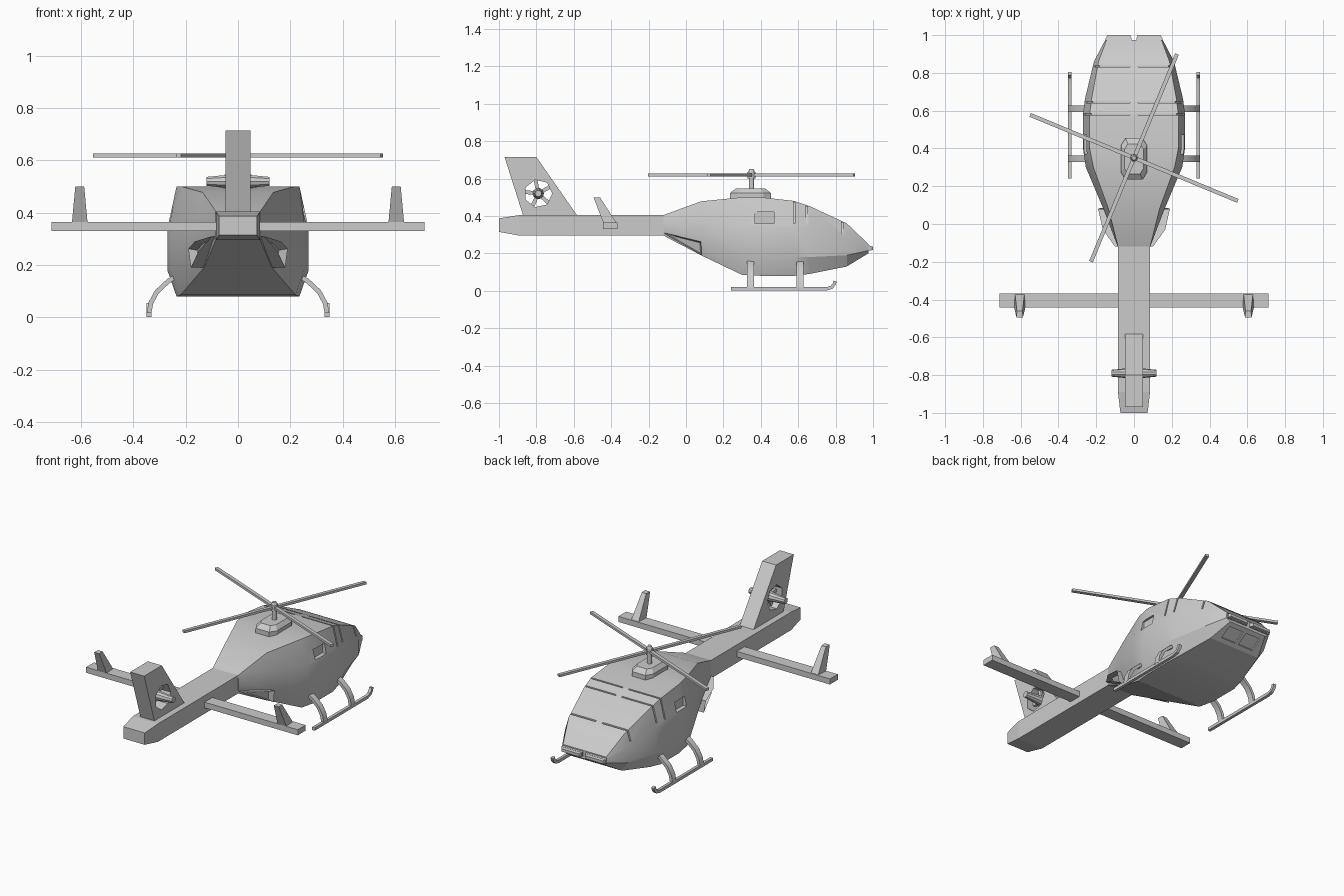
import bpy, bmesh, math
from mathutils import Matrix, Vector

cube = bpy.data.objects.get("Cube")
if cube:
    bpy.data.objects.remove(cube, do_unlink=True)

grey = bpy.data.materials.new("plain grey")
grey.use_nodes = True
grey.diffuse_color = (0.6, 0.6, 0.6, 1)
grey.node_tree.nodes["Principled BSDF"].inputs["Base Color"].default_value = (0.6, 0.6, 0.6, 1)


def finish(name, bm):
    bmesh.ops.recalc_face_normals(bm, faces=bm.faces)
    mesh = bpy.data.meshes.new(name)
    bm.to_mesh(mesh)
    bm.free()
    mesh.materials.append(grey)
    ob = bpy.data.objects.new(name, mesh)
    bpy.context.scene.collection.objects.link(ob)
    return ob


def loft(name, rings, inset=None):
    """Skin a list of point rings and cap both ends; optionally recess the last cap."""
    bm = bmesh.new()
    vs = [[bm.verts.new(p) for p in ring] for ring in rings]
    n = len(vs[0])
    for a, b in zip(vs, vs[1:]):
        for i in range(n):
            bm.faces.new((a[i], a[(i + 1) % n], b[(i + 1) % n], b[i]))
    bm.faces.new(vs[0])
    cap = bm.faces.new(vs[-1])
    if inset:
        bmesh.ops.recalc_face_normals(bm, faces=bm.faces)
        bmesh.ops.inset_region(bm, faces=[cap], thickness=inset[0], use_even_offset=True)
        bmesh.ops.translate(bm, verts=cap.verts, vec=(-inset[1], 0, 0))
    return finish(name, bm)


def box(name, centre, size, rot=Matrix()):
    bm = bmesh.new()
    m = Matrix.Translation(centre) @ rot @ Matrix.Diagonal((*size, 1))
    bmesh.ops.create_cube(bm, size=1, matrix=m)
    return finish(name, bm)


def cone(name, centre, r1, r2, depth, sides, rot=Matrix()):
    bm = bmesh.new()
    bmesh.ops.create_cone(bm, cap_ends=True, segments=sides, radius1=r1, radius2=r2,
                          depth=depth, matrix=Matrix.Translation(centre) @ rot)
    return finish(name, bm)


def cut(ob, cutters):
    bpy.context.view_layer.objects.active = ob
    for c in cutters:
        c.hide_render = True
        mod = ob.modifiers.new("cut", "BOOLEAN")
        mod.operation, mod.solver, mod.object = "DIFFERENCE", "EXACT", c
        bpy.ops.object.modifier_apply(modifier=mod.name)
        bpy.data.objects.remove(c, do_unlink=True)


def smooth(ob, degrees):
    bpy.ops.object.select_all(action="DESELECT")
    ob.select_set(True)
    bpy.context.view_layer.objects.active = ob
    bpy.ops.object.shade_smooth_by_angle(angle=math.radians(degrees))


def strut(name, path, side, half, axis):
    """Square bar along a (x, y, z) path; axis is the direction across the bar."""
    pts = [Vector((p[0] * side, p[1], p[2])) for p in path]
    rings = []
    for i, p in enumerate(pts):
        t = (pts[min(i + 1, len(pts) - 1)] - pts[max(i - 1, 0)]).normalized()
        u = Vector(axis)
        v = t.cross(u).normalized() * half[1]
        u = u * half[0]
        rings.append([p + u + v, p - u + v, p - u - v, p + u - v])
    return loft(name, rings)


# Cabin: y, half widths (top, middle, bottom), heights (top, upper, lower, bottom)
stations = [
    (-0.12, 0.085, 0.086, 0.085, 0.405, 0.38, 0.32, 0.295),
    (0.08, 0.135, 0.162, 0.13, 0.478, 0.38, 0.26, 0.19),
    (0.3, 0.215, 0.255, 0.22, 0.5, 0.35, 0.19, 0.085),
    (0.4, 0.235, 0.27, 0.235, 0.5, 0.34, 0.18, 0.08),
    (0.58, 0.235, 0.27, 0.235, 0.48, 0.34, 0.18, 0.08),
    (0.66, 0.225, 0.26, 0.22, 0.453, 0.33, 0.18, 0.09),
    (0.86, 0.188, 0.212, 0.17, 0.36, 0.28, 0.19, 0.13),
    (0.975, 0.145, 0.152, 0.125, 0.25, 0.24, 0.215, 0.2),
]
rings = []
for y, wt, wm, wb, zt, zu, zl, zb in stations:
    half = [(wt, zt), (wm, zu), (wm, zl), (wb, zb)]
    rings.append([(x, y, z) for x, z in half] + [(-x, y, z) for x, z in reversed(half)])
cabin = loft("cabin", rings)

cutters = []
for s in (-1, 1):
    # Window frame grooves over the roof and down the side
    for y, wt, wm, zt, low in ((0.58, 0.235, 0.27, 0.48, 0.36),
                               (0.645, 0.227, 0.262, 0.458, 0.36),
                               (0.835, 0.192, 0.217, 0.372, 0.31)):
        shape = [(0.02, zt - 0.008), (wt - 0.01, zt - 0.008), (wm - 0.014, low),
                 (0.34, low), (0.34, 0.56), (0.02, 0.56)]
        cutters.append(loft("groove", [[(s * x, y + d, z) for x, z in shape]
                                       for d in (-0.004, 0.004)]))
    # Small side window and chin window
    cutters.append(box("side_window", (s * 0.28, 0.42, 0.39), (0.08, 0.1, 0.06)))
    cutters.append(box("chin_window", (s * 0.06, 0.92, 0.16), (0.1, 0.08, 0.03),
                       Matrix.Rotation(math.radians(31), 4, "X")))
cut(cabin, cutters)
smooth(cabin, 20)

# Nose bumper in two halves
for s in (-1, 1):
    loft("nose_bumper", [[(s * 0.012, y, z) for y, z in ((0.95, 0.215), (0.985, 0.215), (0.985, 0.24), (0.95, 0.25))],
                         [(s * 0.15, y, z) for y, z in ((0.95, 0.215), (0.985, 0.215), (0.985, 0.24), (0.95, 0.25))]])
    loft("nose_lip", [[(s * x, 0.98, z) for x, z in ((0.012, 0.215), (0.15, 0.215), (0.15, 0.24), (0.012, 0.24))],
                      [(s * x, 1.0, z) for x, z in ((0.02, 0.218), (0.14, 0.218), (0.14, 0.235), (0.02, 0.235))]])

# Tail boom
loft("tail_boom", [[(-w, y, a), (w, y, a), (w, y, b), (-w, y, b)] for y, w, a, b in
                   ((-1, 0.072, 0.315, 0.387), (-0.89, 0.085, 0.295, 0.405), (-0.11, 0.085, 0.295, 0.405))])

# Exhaust pods with recessed outer openings
outer = [(0.1, -0.12, 0.31), (0.165, -0.03, 0.29), (0.19, 0.08, 0.262),
         (0.18, 0.085, 0.19), (0.15, -0.03, 0.255)]
for s in (-1, 1):
    loft("exhaust_pod", [[(s * 0.05, y, z) for x, y, z in outer],
                         [(s * x, y, z) for x, y, z in outer]], inset=(0.007, s * 0.03))

# Tail fin with a shrouded rotor opening
profile = [(-0.97, 0.715), (-0.8, 0.715), (-0.58, 0.4), (-0.87, 0.4)]
fin = loft("tail_fin", [[(x, y, z) for y, z in profile] for x in (-0.047, 0.047)])
hub = Vector((0, -0.79, 0.52))
across = Matrix.Rotation(math.pi / 2, 4, "Y")
cut(fin, [cone("fin_opening", hub, 0.075, 0.075, 0.3, 7, across)])
for s in (-1, 1):
    cone("tail_rotor_hub", hub + Vector((s * 0.06, 0, 0)), 0.03, 0.018, 0.12, 10,
         Matrix.Rotation(s * math.pi / 2, 4, "Y"))
for i in range(5):
    turn = Matrix.Rotation(math.tau * i / 5 + 0.2, 4, "X")
    box("tail_rotor_blade", hub + turn @ Vector((0, 0, 0.042)), (0.015, 0.02, 0.075), turn)

# Stabiliser with end fins
box("stabiliser", (0, -0.405, 0.348), (1.425, 0.075, 0.034))
for s in (-1, 1):
    foot = [(x, y, 0.36) for x, y in ((-0.03, -0.44), (0.03, -0.44), (0.025, -0.37), (-0.025, -0.37))]
    tip = [(x, y, 0.5) for x, y in ((-0.017, -0.495), (0.017, -0.495), (0.015, -0.46), (-0.015, -0.46))]
    loft("stabiliser_fin", [[(x + s * 0.605, y, z) for x, y, z in ring] for ring in (foot, tip)])

# Main rotor fairing, mast and crossed blades
plan = [(0.07, 0.07), (0.045, 0.11), (-0.045, 0.11), (-0.07, 0.07),
        (-0.07, -0.07), (-0.045, -0.11), (0.045, -0.11), (0.07, -0.07)]
loft("rotor_fairing", [[(x * k, 0.345 + y * k, z) for x, y in plan]
                       for k, z in ((1, 0.49), (1, 0.522), (0.72, 0.546))])
for z, r1, r2, d in ((0.575, 0.014, 0.014, 0.07), (0.618, 0.021, 0.021, 0.036), (0.642, 0.019, 0.011, 0.02)):
    cone("rotor_mast", (0, 0.35, z), r1, r2, d, 12)
for angle in (-22.5, 67.5):
    box("rotor_blades", (0, 0.35, 0.619), (1.19, 0.021, 0.014),
        Matrix.Rotation(math.radians(angle), 4, "Z"))

# Landing skids and legs
for s in (-1, 1):
    runner = [(0.34, 0.24, 0.01), (0.34, 0.75, 0.01), (0.34, 0.778, 0.018),
              (0.34, 0.792, 0.034), (0.34, 0.797, 0.052)]
    smooth(strut("skid", runner, s, (0.009, 0.009), (1, 0, 0)), 30)
    for y in (0.345, 0.61):
        leg = [(0.22, y, 0.165), (0.265, y, 0.14), (0.31, y, 0.098), (0.333, y, 0.055), (0.341, y, 0.012)]
        smooth(strut("skid_leg", leg, s, (0.018, 0.009), (0, 1, 0)), 30)
